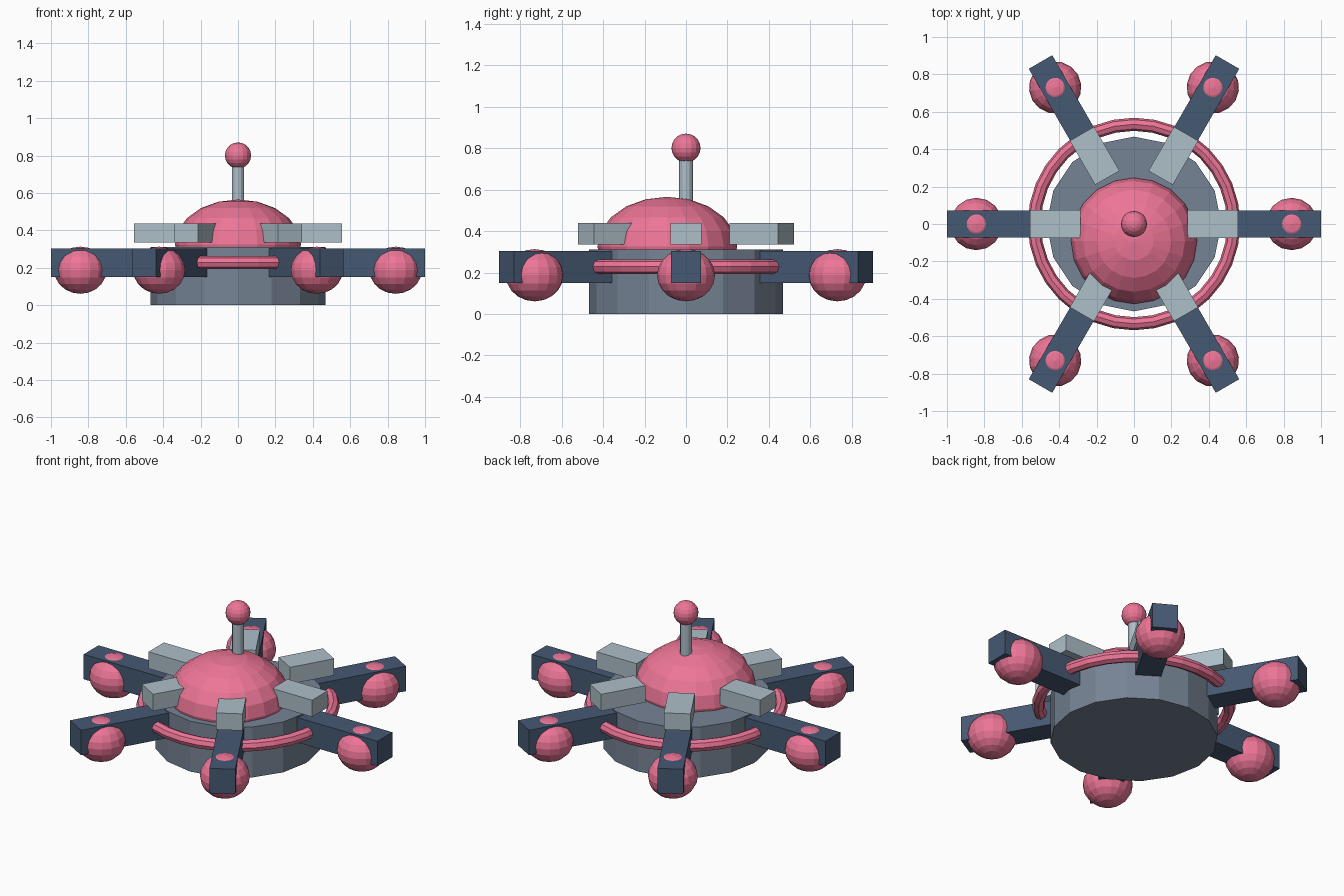
import bpy
import math

if "Cube" in bpy.data.objects:
    bpy.data.objects.remove(bpy.data.objects["Cube"])


def material(name, rgb):
    m = bpy.data.materials.new(name)
    m.diffuse_color = (*rgb, 1)
    m.use_nodes = True
    m.node_tree.nodes["Principled BSDF"].inputs["Base Color"].default_value = m.diffuse_color
    return m


PINK = material("pink", (0.85, 0.18, 0.31))
SLATE = material("slate", (0.18, 0.23, 0.30))
NAVY = material("navy", (0.06, 0.10, 0.17))
PALE = material("pale", (0.42, 0.52, 0.58))


def finish(name, mat, scale=(1, 1, 1)):
    ob = bpy.context.object
    ob.name = name
    ob.scale = scale
    ob.data.materials.append(mat)
    return ob


def cylinder(name, mat, r, z0, z1, sides):
    bpy.ops.mesh.primitive_cylinder_add(vertices=sides, radius=r, depth=z1 - z0,
                                        location=(0, 0, (z0 + z1) / 2))
    return finish(name, mat)


def ball(name, mat, loc, r, rz, seg, rings, turn=0):
    bpy.ops.mesh.primitive_uv_sphere_add(segments=seg, ring_count=rings, radius=1,
                                         location=loc, rotation=(0, 0, turn))
    return finish(name, mat, (r, r, rz))


def radial_bar(name, mat, r0, r1, width, z0, z1, a):
    # box lying along the direction a, from radius r0 to r1
    rm = (r0 + r1) / 2
    bpy.ops.mesh.primitive_cube_add(
        size=1, location=(rm * math.cos(a), rm * math.sin(a), (z0 + z1) / 2),
        rotation=(0, 0, a))
    return finish(name, mat, (r1 - r0, width, z1 - z0))


# Central hull, off-centre dome and antenna
cylinder("hull", SLATE, 0.467, 0, 0.31, 16)
ball("dome", PINK, (0, -0.09, 0.325), 0.337, 0.24, 20, 10)
cylinder("antenna_rod", PALE, 0.033, 0.45, 0.77, 12)
ball("antenna_tip", PINK, (0, 0, 0.80), 0.07, 0.07, 16, 10)

# Ring around the hull, passing through the arms
bpy.ops.mesh.primitive_torus_add(major_radius=0.533, minor_radius=0.035,
                                 major_segments=32, minor_segments=8,
                                 location=(0, 0, 0.228))
finish("ring", PINK)

# Six arms with rotor pods and upper brackets
for i in range(6):
    a = i * math.pi / 3
    radial_bar(f"arm_{i}", NAVY, 0.36, 1.0, 0.145, 0.15, 0.303, a)
    radial_bar(f"bracket_{i}", PALE, 0.285, 0.557, 0.15, 0.335, 0.438, a)
    ball(f"pod_{i}", PINK, (0.843 * math.cos(a), 0.843 * math.sin(a), 0.187),
         0.14, 0.126, 16, 10, a)
